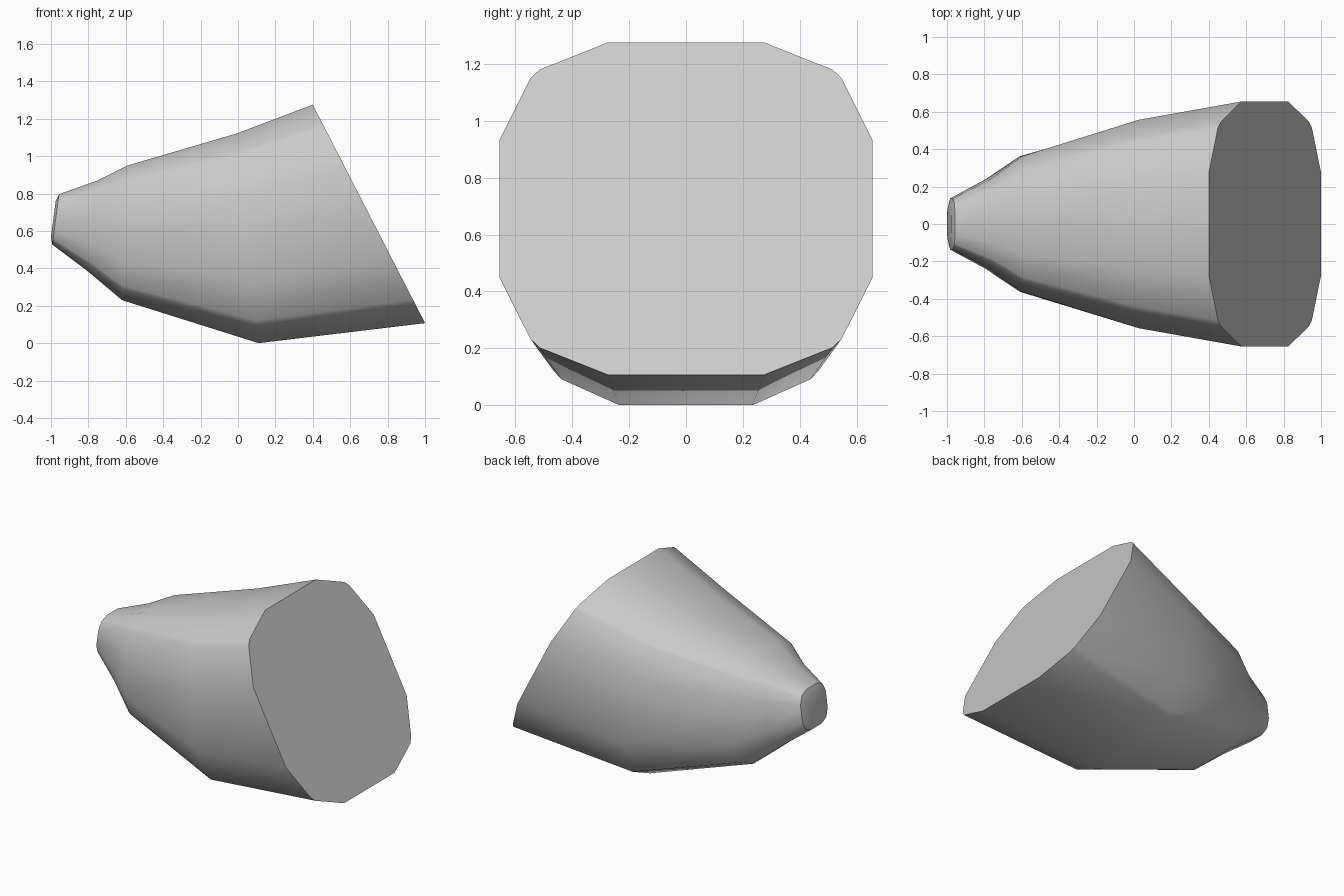
import bpy
import bmesh
import math

if "Cube" in bpy.data.objects:
    bpy.data.objects.remove(bpy.data.objects["Cube"])

# One quadrant of the rounded-square cross-section (side, up), mirrored below
quad = [(1.0, 0.416), (0.835, 0.785), (0.786, 0.837), (0.42, 1.0)]
section = (quad + [(-u, v) for u, v in reversed(quad)]
           + [(-u, -v) for u, v in quad] + [(u, -v) for u, v in reversed(quad)])

# Rings from open end to nose: top (x, z), bottom (x, z), half width in y
rings = [
    ((0.40, 1.275), (1.00, 0.107), 0.655),
    ((-0.01, 1.12), (0.11, 0.0), 0.557),
    ((-0.59, 0.95), (-0.62, 0.23), 0.362),
    ((-0.75, 0.87), (-0.81, 0.39), 0.240),
    ((-0.957, 0.796), (-0.993, 0.527), 0.137),
    ((-0.975, 0.758), (-1.00, 0.568), 0.095),
]

bm = bmesh.new()
loops = []
for (tx, tz), (bx, bz), half in rings:
    loop = []
    for u, v in section:
        t = (1 + v) / 2
        loop.append(bm.verts.new((bx + (tx - bx) * t, half * u, bz + (tz - bz) * t)))
    loops.append(loop)

# Skin between rings, then cap both ends
n = len(section)
for a, b in zip(loops, loops[1:]):
    for i in range(n):
        j = (i + 1) % n
        bm.faces.new((a[i], a[j], b[j], b[i]))
bm.faces.new(loops[0])
bm.faces.new(loops[-1])
bmesh.ops.recalc_face_normals(bm, faces=bm.faces)

mesh = bpy.data.meshes.new("tapered_body")
bm.to_mesh(mesh)
bm.free()
body = bpy.data.objects.new("tapered_body", mesh)
bpy.context.collection.objects.link(body)

# Smooth sides, crisp slanted end
bpy.context.view_layer.objects.active = body
body.select_set(True)
bpy.ops.object.shade_smooth_by_angle(angle=math.radians(40))
